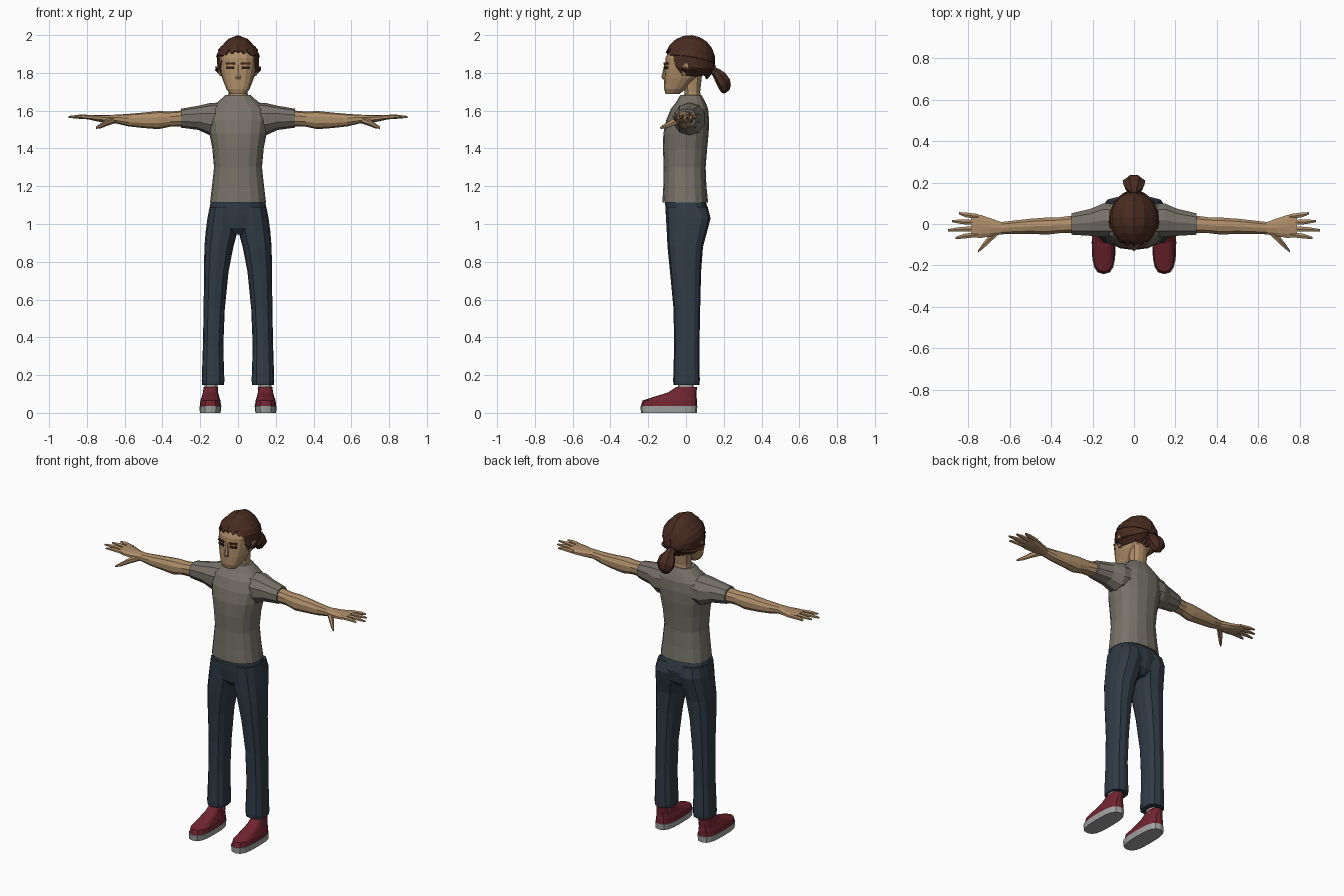
import bpy, bmesh, math
from mathutils import Vector

if "Cube" in bpy.data.objects:
    bpy.data.objects.remove(bpy.data.objects["Cube"])

X, Y, Z = Vector((1, 0, 0)), Vector((0, 1, 0)), Vector((0, 0, 1))


def material(name, r, g, b):
    m = bpy.data.materials.new(name)
    m.diffuse_color = (r, g, b, 1)
    m.use_nodes = True
    m.node_tree.nodes["Principled BSDF"].inputs["Base Color"].default_value = m.diffuse_color
    return m


SKIN = material("skin", 0.42, 0.265, 0.14)
SHIRT = material("shirt_grey", 0.185, 0.168, 0.142)
DENIM = material("dark_denim", 0.030, 0.043, 0.060)
HAIR = material("brown_hair", 0.066, 0.025, 0.015)
SHOE = material("red_shoe", 0.16, 0.018, 0.03)
SOLE = material("grey_sole", 0.36, 0.36, 0.36)
EYE = material("dark_eye", 0.035, 0.014, 0.010)


def finish(name, bm, mat, mirror=False):
    bmesh.ops.recalc_face_normals(bm, faces=bm.faces[:])
    me = bpy.data.meshes.new(name)
    bm.to_mesh(me)
    bm.free()
    me.materials.append(mat)
    ob = bpy.data.objects.new(name, me)
    bpy.context.collection.objects.link(ob)
    if mirror:
        ob.modifiers.new("mirror", 'MIRROR').use_mirror_merge = False
    return ob


def loft(name, rings, mat, u=X, v=Y, n=12, p=2.4, mirror=False, ridge=1.0):
    """Skin rounded-box rings given as (centre, radius along u, radius along v)."""
    bm = bmesh.new()
    loops = []
    for c, ru, rv in rings:
        loop = []
        for i in range(n):
            a = 2 * math.pi * i / n
            s, t = math.sin(a), -math.cos(a)
            k = ridge if i % 2 else 1.0
            du = math.copysign(abs(s) ** (2 / p), s) * ru * k
            dv = math.copysign(abs(t) ** (2 / p), t) * rv * k
            loop.append(bm.verts.new(Vector(c) + u * du + v * dv))
        loops.append(loop)
    for A, B in zip(loops, loops[1:]):
        for i in range(n):
            j = (i + 1) % n
            bm.faces.new((A[i], A[j], B[j], B[i]))
    bm.faces.new(loops[0])
    bm.faces.new(loops[-1])
    return finish(name, bm, mat, mirror)


def upright(name, rows, mat, **kw):
    """Loft from rows of (z, x min, x max, y min, y max)."""
    rings = [(((a + b) / 2, (c + d) / 2, z), (b - a) / 2, (d - c) / 2)
             for z, a, b, c, d in rows]
    return loft(name, rings, mat, **kw)


def centred(name, rows, mat, **kw):
    return upright(name, [(z, -r, r, c, d) for z, r, c, d in rows], mat, **kw)


def sideways(name, rows, mat, **kw):
    """Loft along x from rows of (x, y, z, y radius, z radius)."""
    return loft(name, [((x, y, z), a, b) for x, y, z, a, b in rows], mat,
                u=Y, v=Z, mirror=True, **kw)


def plate(name, centre, size, turn, mat):
    bm = bmesh.new()
    bmesh.ops.create_cube(bm, size=1)
    for w in bm.verts:
        q = Vector((w.co.x * size[0], w.co.y * size[1], w.co.z * size[2]))
        c, s = math.cos(turn), math.sin(turn)
        w.co = Vector((q.x * c - q.y * s, q.x * s + q.y * c, q.z)) + Vector(centre)
    return finish(name, bm, mat, True)


# Shirt and sleeves
centred("shirt", [(1.115, .148, -.125, .117), (1.2, .138, -.12, .108),
                  (1.3, .127, -.118, .104), (1.4, .136, -.122, .112),
                  (1.48, .152, -.12, .12), (1.55, .162, -.105, .122),
                  (1.61, .15, -.08, .117), (1.645, .108, -.052, .103),
                  (1.682, .068, -.03, .082)], SHIRT, n=16)
sideways("sleeve", [(.07, .02, 1.56, .085, .085), (.15, .018, 1.555, .084, .085),
                    (.21, .008, 1.562, .068, .064), (.302, 0, 1.56, .054, .05)],
         SHIRT, n=10, p=2.2)

# Arms and hands
sideways("arm", [(.27, 0, 1.56, .046, .043), (.36, -.006, 1.555, .04, .04),
                 (.42, -.01, 1.55, .043, .048), (.5, -.011, 1.549, .038, .041),
                 (.58, -.016, 1.55, .034, .033), (.64, -.02, 1.555, .031, .024),
                 (.69, -.016, 1.556, .045, .021), (.74, -.012, 1.56, .058, .018),
                 (.785, -.008, 1.564, .058, .012)], SKIN, n=10, p=2.2)
for label, y0, tip_x, tip_y in (("little", .036, .845, .052), ("ring", .007, .877, .014),
                                ("middle", -.022, .898, -.03), ("index", -.05, .862, -.068)):
    mid = ((.76 + tip_x) / 2 + .01, (y0 + tip_y) / 2)
    sideways(label + "_finger", [(.75, y0, 1.563, .014, .012),
                                 (mid[0], mid[1], 1.568, .013, .011),
                                 (tip_x, tip_y, 1.567, .006, .005)], SKIN, n=6, p=2)
sideways("thumb", [(.655, -.035, 1.55, .018, .018), (.7, -.075, 1.535, .022, .018),
                   (.73, -.108, 1.518, .015, .013), (.752, -.132, 1.51, .006, .006)],
         SKIN, n=6, p=2)

# Trousers
centred("trouser_hips", [(.945, .05, -.07, .075), (.98, .13, -.098, .11),
                         (1.05, .158, -.107, .125), (1.135, .14, -.112, .1)],
        DENIM, n=16)
upright("trouser_leg", [(.148, .075, .19, -.066, .071), (.17, .072, .192, -.068, .073),
                        (.35, .078, .186, -.063, .071), (.55, .07, .182, -.066, .075),
                        (.75, .05, .18, -.085, .08), (.88, .024, .178, -.098, .09),
                        (.96, .003, .171, -.102, .112), (1.03, 0, .162, -.106, .13),
                        (1.09, 0, .15, -.108, .115)], DENIM, p=2.6, mirror=True)

# Shoes
upright("sock", [(.1, .105, .18, -.045, .04), (.17, .107, .178, -.042, .04)], SOLE,
        n=10, mirror=True)
upright("shoe_sole", [(0, .092, .202, -.238, .058), (.036, .088, .204, -.242, .06)],
        SOLE, n=16, p=2.9, mirror=True)
upright("shoe_upper", [(.036, .09, .202, -.239, .059), (.065, .093, .199, -.23, .058),
                       (.085, .1, .192, -.17, .056), (.108, .105, .186, -.095, .056),
                       (.138, .107, .181, -.05, .058)], SHOE, n=16, p=2.7, mirror=True)

# Head and neck
centred("neck", [(1.63, .06, -.015, .085), (1.7, .05, -.008, .075),
                 (1.79, .055, -.02, .085)], SKIN)
centred("head", [(1.688, .042, -.108, -.035), (1.715, .062, -.116, .0),
                 (1.77, .083, -.115, .06), (1.82, .095, -.112, .1),
                 (1.88, .1, -.108, .12), (1.93, .088, -.085, .115),
                 (1.965, .05, -.04, .08)], SKIN, n=16, p=2.5)
centred("nose", [(1.765, .014, -.122, -.1), (1.778, .016, -.13, -.1),
                 (1.845, .007, -.115, -.1)], SKIN, n=6, p=2)
upright("ear", [(1.785, .085, .1, -.025, 0), (1.82, .085, .113, -.025, .022),
                (1.85, .085, .114, -.02, .022)], SKIN, n=6, p=2, mirror=True)
plate("eye", (.041, -.1045, 1.828), (.042, .009, .014), .34, EYE)
plate("eyebrow", (.041, -.1055, 1.85), (.05, .0095, .01), .34, HAIR)

# Swept-back hair: strands run from the hairline to the tie
HAIRLINE = [(0, 1.925), (35, 1.912), (50, 1.885), (62, 1.79), (75, 1.835),
            (100, 1.82), (130, 1.785), (180, 1.765)]
CENTRE, RADII = Vector((0, .02, 1.865)), Vector((.118, .135, .135))


def hairline(deg):
    for (a, h), (b, k) in zip(HAIRLINE, HAIRLINE[1:]):
        if deg <= b:
            return h + (k - h) * (deg - a) / (b - a)


tie = Vector((0, 1, -.15)).normalized()
COLS, ROWS = 40, 9
bm = bmesh.new()
pole = bm.verts.new(CENTRE + tie * RADII.y)
grid = []
for i in range(COLS):
    a = 2 * math.pi * i / COLS
    deg = math.degrees(min(a, 2 * math.pi - a))
    ridge = i % 2 == 0
    h = (hairline(deg) - (.016 if ridge and deg < 60 else 0) - CENTRE.z) / RADII.z
    r = math.sqrt(1 - h * h)
    end = Vector((r * math.sin(a), -r * math.cos(a), h))
    angle = tie.angle(end)
    column = []
    for j in range(1, ROWS + 1):
        t = j / ROWS
        d = (tie * math.sin((1 - t) * angle) + end * math.sin(t * angle)) / math.sin(angle)
        d *= 1.0 if ridge else .965
        column.append(bm.verts.new(CENTRE + Vector(x * y for x, y in zip(d, RADII))))
    grid.append(column)
for A, B in zip(grid, grid[1:] + grid[:1]):
    bm.faces.new((pole, A[0], B[0]))
    for j in range(ROWS - 1):
        bm.faces.new((A[j], A[j + 1], B[j + 1], B[j]))
hair = finish("hair", bm, HAIR)
shell = hair.modifiers.new("thickness", 'SOLIDIFY')
shell.thickness, shell.offset = .012, -1

# Ponytail
loft("ponytail", [((0, .13, 1.82), .026, .026), ((0, .16, 1.805), .03, .026),
                  ((0, .182, 1.78), .052, .036), ((0, .203, 1.745), .056, .04),
                  ((0, .213, 1.718), .038, .034), ((0, .218, 1.7), .016, .018)],
     HAIR, v=Vector((0, .8, .6)), n=14, p=2, ridge=.87)
